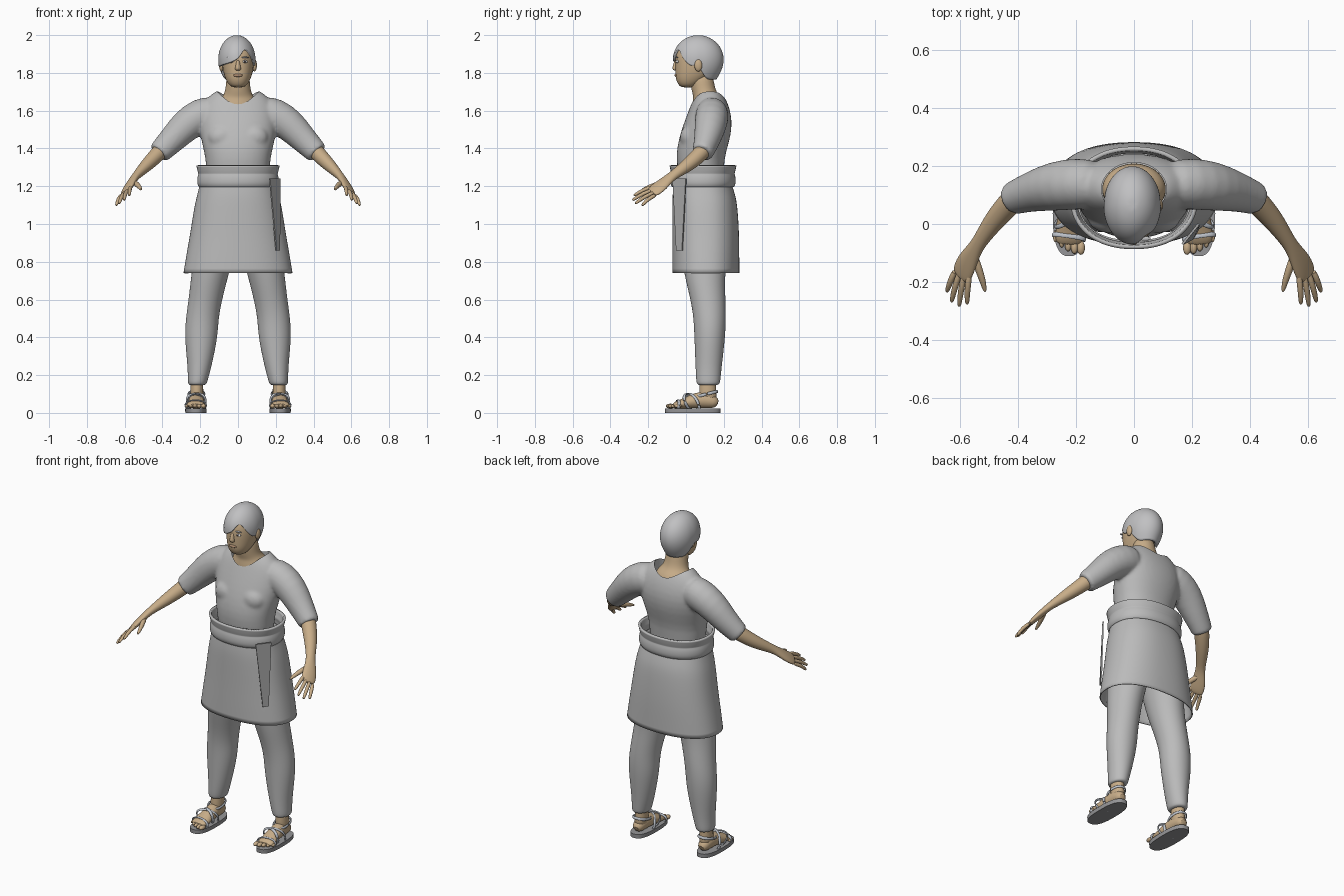
import bpy, bmesh, math
from mathutils import Vector

cube = bpy.data.objects.get("Cube")
if cube:
    bpy.data.objects.remove(cube, do_unlink=True)


def material(name, red, green, blue):
    mat = bpy.data.materials.new(name)
    mat.use_nodes = True
    mat.diffuse_color = (red, green, blue, 1)
    mat.node_tree.nodes["Principled BSDF"].inputs["Base Color"].default_value = (red, green, blue, 1)
    return mat


cloth = material("grey cloth", .5, .5, .5)
hair_grey = material("hair grey", .53, .53, .54)
skin = material("tan skin", .58, .42, .25)
lip = material("lip brown", .46, .29, .18)
strap_grey = material("strap grey", .52, .55, .6)
sole_grey = material("sole grey", .3, .3, .31)
tail_grey = material("sash tail grey", .4, .4, .4)
eye_white = material("eye white", .7, .7, .7)
eye_dark = material("eye dark", .04, .03, .03)


# Cross-section helpers: each gives a list of rings of points
def oval(centre, u, v, power=2, count=24):
    ring = []
    for i in range(count):
        c, s = math.cos(math.tau * i / count), math.sin(math.tau * i / count)
        a = math.copysign(abs(c) ** (2 / power), c)
        b = math.copysign(abs(s) ** (2 / power), s)
        ring.append(Vector(centre) + Vector(u) * a + Vector(v) * b)
    return ring


def levels(sections, power=2, x=0, count=24):
    return [oval((x, cy, z), (rx, 0, 0), (0, ry, 0), power, count)
            for z, cy, rx, ry in sections]


def limb(sections, side, count=16):
    spots = [Vector(s[:3]) for s in sections]
    rings = []
    for i, (spot, sec) in enumerate(zip(spots, sections)):
        along = (spots[min(i + 1, len(spots) - 1)] - spots[max(i - 1, 0)]).normalized()
        u = Vector(side)
        u = (u - along * u.dot(along)).normalized()
        rings.append(oval(spot, u * sec[3], along.cross(u) * sec[4], 2, count))
    return rings


def ball(centre, size, rows=8):
    x, y, z = centre
    rings = []
    for k in range(rows + 1):
        a = math.pi * min(max(k, .15), rows - .15) / rows
        r = math.sin(a)
        rings.append(oval((x, y, z - size[2] * math.cos(a)),
                          (size[0] * r, 0, 0), (0, size[1] * r, 0), 2, 12))
    return rings


def flip(rings):
    return [[Vector((-p.x, p.y, p.z)) for p in ring] for ring in rings]


def build(name, pieces, mat, closed=True, mirror=False, smooth=1, thickness=0):
    """Skin each list of rings and add the modifiers."""
    bm = bmesh.new()
    for rings in pieces:
        rows = [[bm.verts.new(p) for p in ring] for ring in rings]
        count = len(rows[0])
        for low, high in zip(rows, rows[1:]):
            for i in range(count):
                j = (i + 1) % count
                bm.faces.new((low[i], low[j], high[j], high[i]))
        if closed:
            bm.faces.new(rows[0][::-1])
        if closed or name == "hair":
            bm.faces.new(rows[-1])
    bmesh.ops.recalc_face_normals(bm, faces=bm.faces)
    mesh = bpy.data.meshes.new(name)
    bm.to_mesh(mesh)
    bm.free()
    obj = bpy.data.objects.new(name, mesh)
    bpy.context.collection.objects.link(obj)
    mesh.materials.append(mat)
    if mirror:
        obj.modifiers.new("Mirror", 'MIRROR').use_clip = False
    if smooth:
        sub = obj.modifiers.new("Smooth", 'SUBSURF')
        sub.levels = sub.render_levels = smooth
    if thickness:
        solid = obj.modifiers.new("Thickness", 'SOLIDIFY')
        solid.thickness = thickness
        solid.offset = -1
    shade(obj)
    return obj


def shade(obj):
    bpy.ops.object.select_all(action='DESELECT')
    obj.select_set(True)
    bpy.context.view_layer.objects.active = obj
    bpy.ops.object.shade_smooth_by_angle(angle=math.radians(50 if len(obj.data.polygons) > 60 else 80))


# Shirt: torso, chest and sleeves fused together, then the neckline cut
torso = levels([(1.18, .085, .165, .115), (1.31, .075, .168, .125), (1.38, .08, .18, .132),
                (1.46, .1, .2, .137), (1.54, .118, .21, .128), (1.61, .125, .2, .108),
                (1.66, .125, .175, .088), (1.7, .125, .125, .065), (1.71, .125, .1, .05)], 2.2)
sleeve = limb([(.1, .135, 1.6, .085, .09), (.2, .14, 1.575, .09, .095), (.275, .13, 1.525, .086, .088),
               (.34, .115, 1.455, .072, .074), (.4, .095, 1.395, .06, .064),
               (.42, .086, 1.375, .057, .06), (.422, .085, 1.373, .05, .053)], (0, 1, 0), 24)
chest = ball((.085, .02, 1.46), (.08, .055, .065))
shirt = build("shirt", [torso, sleeve, flip(sleeve), chest, flip(chest)], cloth)
remesh = shirt.modifiers.new("Fuse", 'REMESH')
remesh.mode = 'VOXEL'
remesh.voxel_size = .009
relax = shirt.modifiers.new("Relax", 'SMOOTH')
relax.iterations = 8
cutter = build("neckline_cutter", [levels([(1.59, .12, .112, .092), (1.8, .12, .112, .092)], 2, 0, 48)],
               cloth, smooth=0)
cutter.hide_render = True
cut = shirt.modifiers.new("Neckline", 'BOOLEAN')
cut.operation = 'DIFFERENCE'
cut.object = cutter
shade(shirt)
bpy.ops.object.convert(target='MESH')
shade(shirt)
bpy.data.objects.remove(cutter, do_unlink=True)

# Neck and head
build("neck", [levels([(1.56, .12, .108, .088), (1.61, .12, .112, .09), (1.645, .12, .107, .086),
                       (1.67, .113, .088, .074), (1.69, .1, .072, .066), (1.73, .088, .064, .063),
                       (1.81, .08, .06, .06)])], skin, smooth=2)
build("head", [levels([(1.722, .01, .03, .035), (1.74, .014, .052, .057), (1.77, .03, .068, .086),
                       (1.81, .05, .08, .107), (1.86, .06, .086, .118), (1.91, .062, .085, .115),
                       (1.96, .065, .065, .09), (1.985, .065, .03, .05)], 2.2)], skin, smooth=2)
build("ears", [ball((.088, .065, 1.84), (.013, .022, .033))], skin, mirror=True)
build("nose", [levels([(1.812, -.053, .012, .009), (1.82, -.056, .018, .02), (1.84, -.054, .012, .015),
                       (1.87, -.051, .009, .01)], 2, 0, 12)], skin)
build("lips", [ball((0, -.05, 1.787), (.027, .012, .009))], lip)
build("eyes", [ball((.036, -.046, 1.86), (.016, .009, .008))], eye_white, mirror=True)
build("pupils", [ball((.036, -.052, 1.86), (.006, .005, .006))], eye_dark, mirror=True)
build("eyebrows", [ball((.038, -.05, 1.882), (.021, .008, .004))], hair_grey, mirror=True)

# Hair: a cap whose lower edge follows the hairline around the head
hairline = ([1.85, 1.785] + [1.765] * 9 + [1.785, 1.85, 1.83, 1.84, 1.845, 1.85, 1.86,
            1.87, 1.9, 1.935, 1.9, 1.86, 1.83])
rows = 9
hair = []
for k in range(rows, -1, -1):
    ring = []
    for i, edge in enumerate(hairline):
        z = 2 - (2 - edge) * (max(k, .4) / rows) ** 1.7
        up = (z - 1.87) / .13
        r = math.sqrt(max(0, 1 - up * up)) if up > 0 else 1 - .45 * up * up
        a = math.tau * i / len(hairline)
        ring.append(Vector((-.006 + .101 * r * math.cos(a), .065 + .137 * r * math.sin(a), z)))
    hair.append(ring)
build("hair", [hair], hair_grey, closed=False, smooth=2, thickness=.018)

# Forearms with palms, fingers and thumbs
across = Vector((.73, .11, -.67))
build("forearms", [limb([(.39, .11, 1.41, .045, .045), (.43, .07, 1.365, .043, .042),
                         (.48, .015, 1.315, .038, .036), (.525, -.05, 1.27, .028, .025),
                         (.548, -.085, 1.245, .028, .02), (.575, -.13, 1.205, .042, .019),
                         (.592, -.17, 1.175, .044, .015), (.6, -.185, 1.165, .034, .009)], across)],
      skin, mirror=True, smooth=2)
knuckle = Vector((.59, -.16, 1.178))
tips = [(.575, -.277, 1.15), (.603, -.285, 1.125), (.629, -.27, 1.107), (.645, -.234, 1.097)]
fingers = []
for i, tip in enumerate(tips):
    start, end = knuckle + across * (.022 * i - .033), Vector(tip)
    bend = start.lerp(end, .5) + Vector((.004, -.004, .007))
    fingers.append(limb([(*start, .012, .012), (*bend, .011, .011),
                         (*bend.lerp(end, .8), .009, .009), (*end, .005, .005)], across, 10))
fingers.append(limb([(.555, -.1, 1.225, .016, .015), (.535, -.155, 1.21, .015, .014),
                     (.52, -.2, 1.195, .012, .011), (.512, -.237, 1.18, .006, .006)], across, 10))
build("fingers", fingers, skin, mirror=True)

# Trousers
build("trousers", [[oval((cx, cy, z), (rx, 0, 0), (0, ry, 0)) for z, cx, cy, rx, ry in (
    (.145, .216, .117, .04, .05), (.155, .215, .118, .05, .062), (.18, .212, .118, .054, .065),
    (.25, .203, .12, .064, .07), (.4, .195, .126, .088, .082), (.5, .19, .126, .087, .086),
    (.6, .173, .117, .089, .093), (.74, .147, .096, .1, .108), (.9, .115, .1, .108, .135),
    (1.1, .09, .105, .09, .125))]], cloth, mirror=True, smooth=2)

# Wrap skirt, rolled sash and hanging sash tail
build("skirt", [levels([(.74, .105, .29, .178), (.84, .105, .274, .178), (.95, .105, .254, .177),
                        (1.1, .1, .231, .173), (1.16, .094, .215, .166), (1.24, .085, .196, .148)],
                       2.3, 0, 32)], cloth, closed=False, smooth=2, thickness=.006)
build("sash", [levels([(1.203, .09, .196, .152), (1.215, .09, .204, .161), (1.25, .09, .202, .159),
                       (1.265, .09, .195, .152), (1.28, .09, .201, .158), (1.312, .09, .208, .164)],
                      2.2, 0, 32)], cloth, closed=False, smooth=2, thickness=.014)
tail = [[(.205, -.053, .86), (.223, -.022, .86)], [(.17, -.072, 1.24), (.226, -.002, 1.24)]]
inward = Vector((-.006, .005, 0))
build("sash_tail", [[[Vector(a), Vector(b), Vector(b) + inward, Vector(a) + inward] for a, b in tail]],
      tail_grey, smooth=0)

# Feet with ankles and toes
foot = limb([(.22, .168, .045, .02, .018), (.22, .15, .058, .035, .036), (.22, .1, .07, .038, .046),
             (.22, .05, .066, .041, .042), (.222, 0, .052, .046, .03), (.224, -.05, .042, .05, .02),
             (.225, -.072, .036, .045, .012)], (1, 0, 0))
ankle = levels([(.05, .12, .034, .045), (.1, .115, .036, .048), (.14, .115, .034, .044),
                (.2, .118, .036, .045)], 2, .218, 16)
toes = [ball((.183 + .022 * i, -.082 + .0025 * i * i, .036),
             (.015 - .0015 * i, .026 - .001 * i, .013 - .001 * i)) for i in range(5)]
build("feet", [foot, ankle] + toes, skin, mirror=True, smooth=1)

# Sandals: flat soles and looped straps
build("sandal_soles", [levels([(0, .036, .056, .146), (.024, .036, .057, .147)], 2.6, .223, 40)],
      sole_grey, mirror=True, smooth=0)
loops = [((.22, .11, .1), (.043, 0, 0), (0, .056, .014)),
         ((.222, .035, .053), (.05, .032, -.01), (0, -.014, .048)),
         ((.222, .025, .053), (.05, -.032, .01), (0, -.014, .046)),
         ((.224, -.045, .04), (.055, .008, 0), (0, .004, .027))]
straps = []
for centre, u, v in loops:
    normal = Vector(u).cross(Vector(v)).normalized()
    path = oval(centre, u, v, 2.2, 28)
    path.append(path[0].copy())
    band = []
    for p in path:
        out = (p - Vector(centre)).normalized()
        band.append(oval(p, out * .005, normal * .009, 2, 8))
    straps.append(band)
build("sandal_straps", straps, strap_grey, mirror=True)
